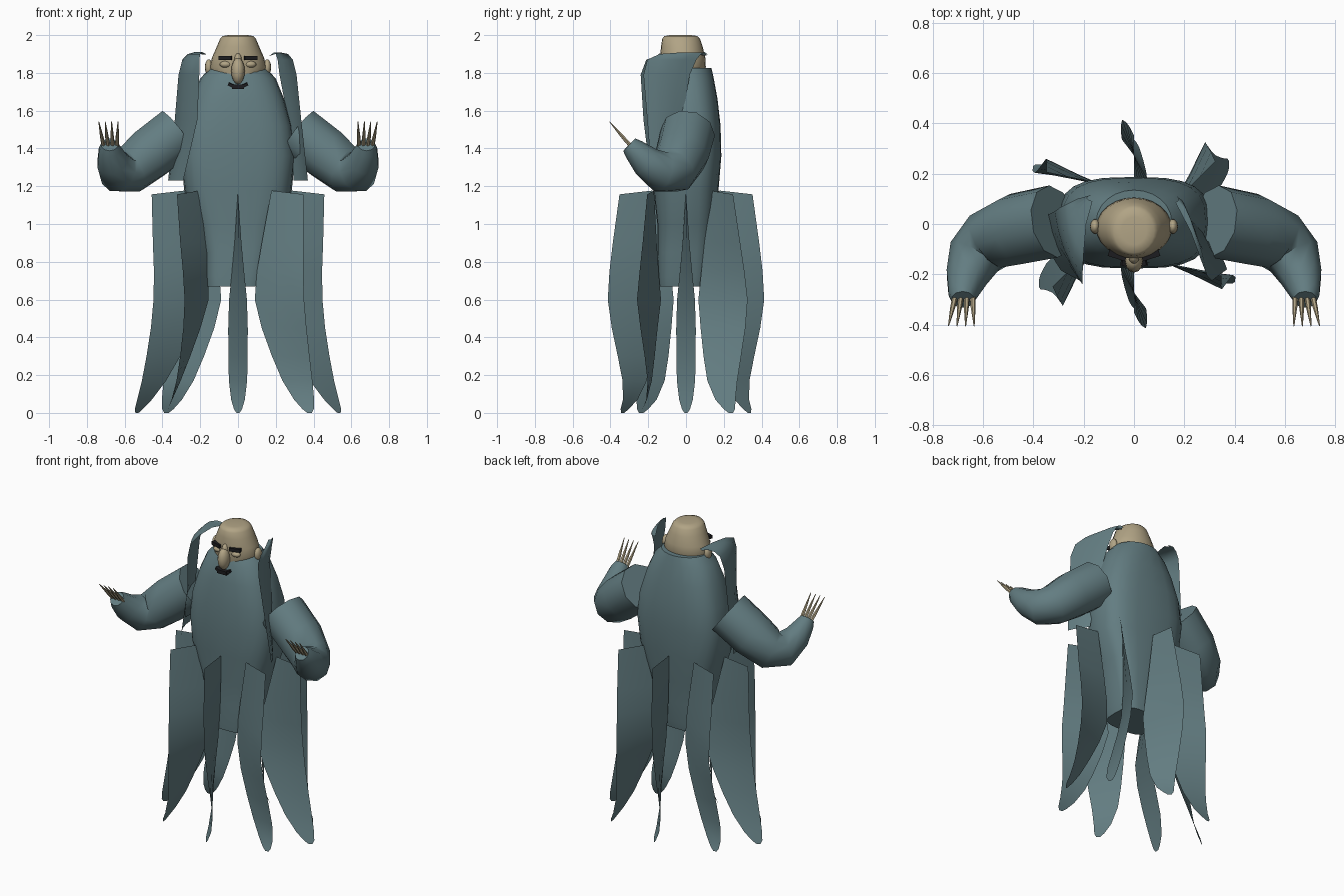
import bpy, bmesh, math
from mathutils import Vector, Matrix

if "Cube" in bpy.data.objects:
    bpy.data.objects.remove(bpy.data.objects["Cube"])


def material(name, rgb):
    m = bpy.data.materials.new(name)
    m.diffuse_color = (*rgb, 1)
    m.use_nodes = True
    m.node_tree.nodes["Principled BSDF"].inputs["Base Color"].default_value = m.diffuse_color
    return m


CLOTH = material("teal cloth", (0.125, 0.205, 0.222))
SKIN = material("tan skin", (0.44, 0.37, 0.235))
DARK = material("black hair", (0.012, 0.012, 0.014))


def finish(name, bm, mat, angle=40):
    bmesh.ops.recalc_face_normals(bm, faces=bm.faces)
    me = bpy.data.meshes.new(name)
    bm.to_mesh(me)
    bm.free()
    me.materials.append(mat)
    ob = bpy.data.objects.new(name, me)
    bpy.context.collection.objects.link(ob)
    bpy.ops.object.select_all(action='DESELECT')
    bpy.context.view_layer.objects.active = ob
    ob.select_set(True)
    bpy.ops.object.shade_smooth_by_angle(angle=math.radians(angle))
    return ob


def loft(name, rings, mat, closed=True, angle=40):
    """Skin a list of equal-length point rings; closed rings get end caps."""
    bm = bmesh.new()
    rows = [[bm.verts.new(p) for p in r] for r in rings]
    n = len(rows[0])
    for a, b in zip(rows, rows[1:]):
        for i in range(n if closed else n - 1):
            j = (i + 1) % n
            bm.faces.new((a[i], a[j], b[j], b[i]))
    if closed:
        bm.faces.new(rows[0])
        bm.faces.new(rows[-1])
    return finish(name, bm, mat, angle)


def ellipse(z, rx, ry, cy, power=2, cx=0, n=24):
    """Ellipse ring; a higher power makes it boxier."""
    def f(v):
        return math.copysign(abs(v) ** (2 / power), v)
    return [(cx + rx * f(math.cos(t)), cy + ry * f(math.sin(t)), z)
            for t in (2 * math.pi * i / n for i in range(n))]


def tube(name, path, mat, side, n=10):
    """Tube through (point, radius) pairs, mirrored by side."""
    pts = [Vector(p) for p, r in path]
    rings = []
    for i, (p, r) in enumerate(path):
        d = (pts[min(i + 1, len(pts) - 1)] - pts[max(i - 1, 0)]).normalized()
        u = d.cross(Vector((0.8, 0.5, 0.33))).normalized()
        v = d.cross(u)
        ring = [pts[i] + r * (u * math.cos(t) + v * math.sin(t))
                for t in (2 * math.pi * k / n for k in range(n))]
        rings.append([(side * q.x, q.y, q.z) for q in ring])
    return loft(name, rings, mat, angle=50)


def ball(name, loc, size, mat):
    bm = bmesh.new()
    bmesh.ops.create_uvsphere(bm, u_segments=12, v_segments=8, radius=1)
    m = Matrix.Translation(loc) @ Matrix.Diagonal((*size, 1))
    bmesh.ops.transform(bm, matrix=m, verts=bm.verts)
    return finish(name, bm, mat, 60)


def box(name, loc, size, mat, rot=(0, 0)):
    bm = bmesh.new()
    bmesh.ops.create_cube(bm, size=1)
    m = (Matrix.Translation(loc) @ Matrix.Rotation(rot[1], 4, 'Z')
         @ Matrix.Rotation(rot[0], 4, 'Y') @ Matrix.Diagonal((*size, 1)))
    bmesh.ops.transform(bm, matrix=m, verts=bm.verts)
    return finish(name, bm, mat, 30)


# Robe body, boxy at the hem
loft("robe_body", [ellipse(*r) for r in (
    (0.67, 0.152, 0.13, -0.015, 3.6, -0.015), (0.72, 0.162, 0.136, -0.012, 3.6, -0.01),
    (0.85, 0.177, 0.142, -0.008, 3.4), (1.0, 0.215, 0.152, 0, 3.2),
    (1.18, 0.285, 0.172, 0, 3), (1.36, 0.302, 0.182, 0.005, 3),
    (1.52, 0.285, 0.178, 0.005, 2.9), (1.66, 0.245, 0.162, 0.005, 2.6),
    (1.77, 0.20, 0.142, 0.005, 2.3), (1.825, 0.15, 0.125, 0.01))], CLOTH)

# Head with a rounded, flattened crown
loft("head", [ellipse(*r) for r in (
    (1.73, 0.09, 0.09, -0.03), (1.79, 0.135, 0.11, -0.02), (1.83, 0.15, 0.12, -0.015),
    (1.88, 0.138, 0.12, -0.018), (1.94, 0.112, 0.11, -0.022),
    (1.98, 0.095, 0.10, -0.026), (1.995, 0.08, 0.088, -0.027),
    (2.0, 0.05, 0.055, -0.027))], SKIN, angle=70)

# Face
ball("nose", (0, -0.148, 1.81), (0.036, 0.045, 0.07), SKIN)
ball("nose_bridge", (0, -0.13, 1.86), (0.022, 0.03, 0.045), SKIN)
box("mouth", (0, -0.158, 1.727), (0.066, 0.028, 0.024), DARK)
for s, side in ((-1, "left"), (1, "right")):
    ball(side + "_ear", (s * 0.155, -0.01, 1.83), (0.02, 0.03, 0.042), SKIN)
    ball(side + "_eyelid", (s * 0.065, -0.115, 1.845), (0.032, 0.022, 0.018), SKIN)
    box(side + "_eyebrow", (s * 0.066, -0.124, 1.879), (0.072, 0.028, 0.022),
        DARK, (0, s * 0.3))
    box(side + "_mouth_corner", (s * 0.036, -0.155, 1.735), (0.03, 0.026, 0.016),
        DARK, (-s * 0.4, s * 0.2))

    # Sleeve, bent forward at the elbow
    tube(side + "_sleeve", [((0.32, 0.01, 1.485), 0.145), ((0.47, -0.02, 1.37), 0.143),
                            ((0.575, -0.065, 1.285), 0.127), ((0.635, -0.13, 1.275), 0.11),
                            ((0.665, -0.21, 1.33), 0.085), ((0.68, -0.275, 1.395), 0.06),
                            ((0.68, -0.3, 1.42), 0.046)], CLOTH, s)

    # Four claw fingers
    for i in range(4):
        tube(f"{side}_finger_{i + 1}", [
            ((0.641 + 0.023 * i, -0.285, 1.405), 0.011),
            ((0.639 + 0.027 * i, -0.33, 1.455), 0.010),
            ((0.635 + 0.034 * i, -0.405, 1.542), 0.002)], SKIN, s, 6)

# Twisted collar flaps: one edge (x, y), other edge (x, y), height
FLAPS = {
    "left": ((-0.165, 0.09, -0.17, 0.115, 1.897), (-0.19, 0.0, -0.225, 0.10, 1.91),
             (-0.20, -0.12, -0.265, 0.08, 1.90), (-0.205, -0.21, -0.295, 0.065, 1.87),
             (-0.205, -0.24, -0.315, 0.05, 1.79), (-0.215, -0.225, -0.335, 0.04, 1.55),
             (-0.29, -0.185, -0.37, 0.03, 1.23)),
    "right": ((0.165, 0.085, 0.17, 0.11, 1.893), (0.225, -0.03, 0.19, 0.095, 1.908),
              (0.265, -0.14, 0.20, 0.08, 1.90), (0.29, -0.205, 0.21, 0.055, 1.87),
              (0.31, -0.225, 0.22, 0.02, 1.79), (0.335, -0.205, 0.265, -0.02, 1.55),
              (0.37, -0.18, 0.295, -0.06, 1.23))}
for side, edges in FLAPS.items():
    bulge = -0.02 if side == "left" else 0.01
    loft(side + "_collar_flap", [
        [(fx + (bx - fx) * t + bulge * math.sin(math.pi * t), fy + (by - fy) * t, z)
         for t in (0, 0.25, 0.5, 0.75, 1)]
        for fx, fy, bx, by, z in edges], CLOTH, closed=False, angle=60)

# Eight twisted cloth tails: height, x radius, y radius, half width, twist
SECTIONS = ((1.167, 0.37, 0.265, 0.087, 0), (0.9, 0.335, 0.272, 0.117, 9),
            (0.75, 0.316, 0.276, 0.133, 14), (0.6, 0.31, 0.277, 0.145, 19),
            (0.45, 0.345, 0.277, 0.127, 24), (0.3, 0.395, 0.272, 0.103, 30),
            (0.17, 0.445, 0.272, 0.08, 37), (0.07, 0.495, 0.295, 0.053, 43),
            (0.02, 0.525, 0.325, 0.03, 45), (0.0, 0.535, 0.335, 0.012, 45))
for k in range(8):
    a = math.radians(45 * k)
    rows = []
    for z, rx, ry, w, twist in SECTIONS:
        # two opposite tails start turned further round
        extra = 33 * max(0, (z - 0.6) / 0.567) if k in (3, 7) else 0
        d = a + math.radians(twist + extra)
        c = (rx * math.cos(a), ry * math.sin(a))
        rows.append([(c[0] + w * t * math.cos(d), c[1] + w * t * math.sin(d),
                      z - (0.01 * t if z > 1 else 0)) for t in (-1, 0, 1)])
    loft(f"cloth_tail_{k + 1}", rows, CLOTH, closed=False, angle=60)
